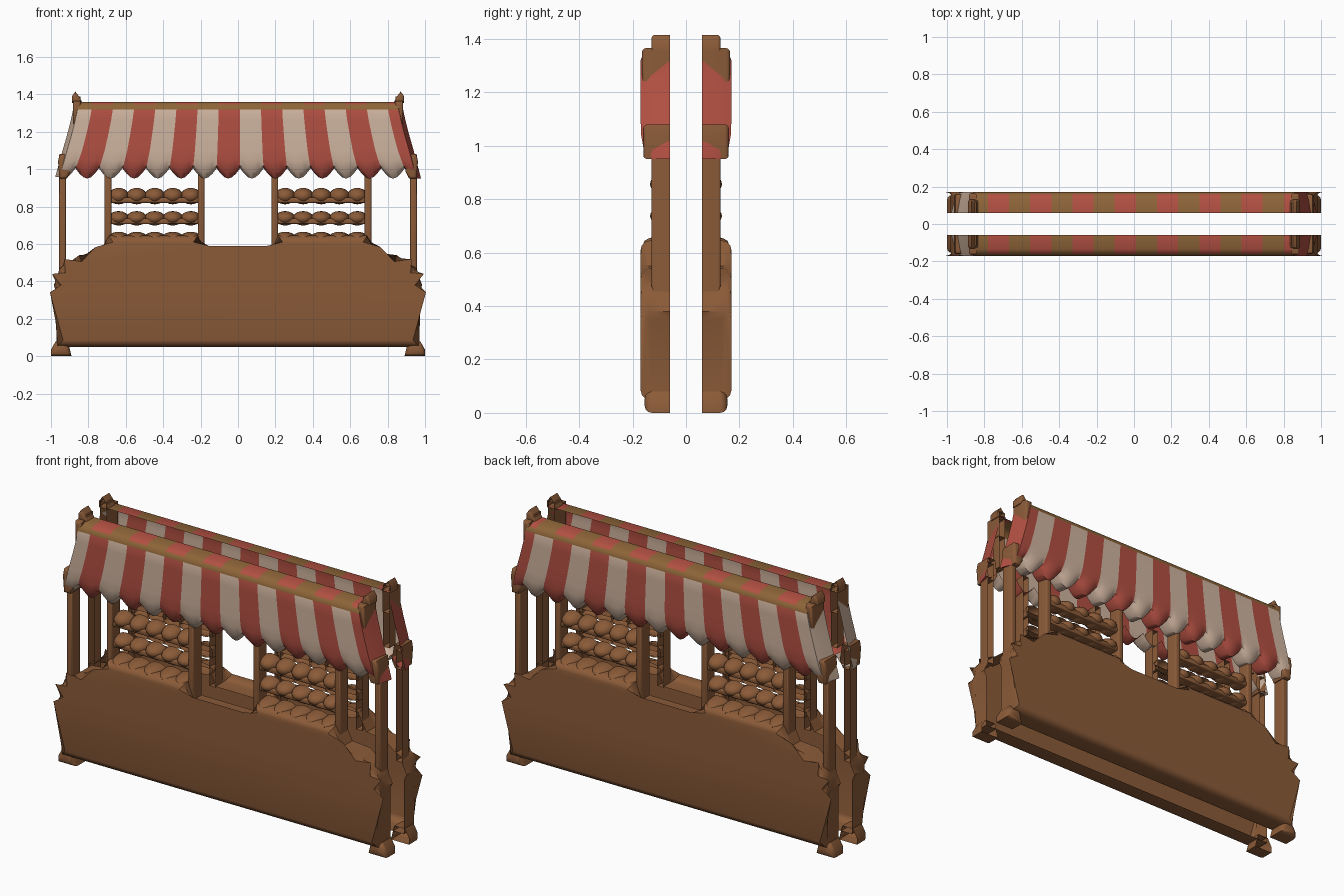
import bpy, bmesh, math
from mathutils import Matrix

cube = bpy.data.objects.get("Cube")
if cube:
    bpy.data.objects.remove(cube, do_unlink=True)

BACK = -0.06  # open inner edge of each half


def material(name, rgb):
    m = bpy.data.materials.new(name)
    m.use_nodes = True
    m.diffuse_color = (*rgb, 1)
    bsdf = m.node_tree.nodes["Principled BSDF"]
    bsdf.inputs["Base Color"].default_value = (*rgb, 1)
    bsdf.inputs["Roughness"].default_value = 0.9
    return m


wood = material("brown_wood", (0.26, 0.105, 0.04))
cream = material("cream_cloth", (0.63, 0.46, 0.35))
red = material("red_cloth", (0.45, 0.08, 0.055))
trim = material("golden_brown_trim", (0.27, 0.13, 0.04))


def finish(name, bm, mats, mirror_x):
    """Turn a bmesh into a smooth object mirrored to the back half."""
    mesh = bpy.data.meshes.new(name)
    bm.to_mesh(mesh)
    bm.free()
    for m in mats:
        mesh.materials.append(m)
    for p in mesh.polygons:
        p.use_smooth = True
    mesh.set_sharp_from_angle(angle=math.radians(48))
    ob = bpy.data.objects.new(name, mesh)
    bpy.context.collection.objects.link(ob)
    mod = ob.modifiers.new("mirror", "MIRROR")
    mod.use_axis = (mirror_x, True, False)
    mod.use_mirror_merge = False
    return ob


def plate(name, outline, front, bevel, mirror_x=True, mat=wood):
    """Open-backed shell with a rounded front rim."""
    bm = bmesh.new()
    f = [bm.verts.new((x, front, z)) for x, z in outline]
    b = [bm.verts.new((x, BACK, z)) for x, z in outline]
    face = bm.faces.new(f)
    for i in range(len(f)):
        j = (i + 1) % len(f)
        bm.faces.new((f[j], f[i], b[i], b[j]))
    bmesh.ops.bevel(bm, geom=list(face.edges), offset=bevel, segments=3,
                    profile=0.5, affect='EDGES', clamp_overlap=True)
    return finish(name, bm, [mat], mirror_x)


def box(name, x0, x1, z0, z1, front, bevel=0.01, mirror_x=True):
    return plate(name, [(x0, z0), (x1, z0), (x1, z1), (x0, z1)], front, bevel, mirror_x)


# Counter: stepped panel with a dip in the middle
half = [(0.97, 0.05), (0.97, 0.35), (0.985, 0.38), (0.96, 0.43), (0.955, 0.47),
        (0.91, 0.49), (0.85, 0.54), (0.74, 0.55), (0.69, 0.645),
        (0.215, 0.645), (0.18, 0.555)]
plate("counter", half + [(-x, z) for x, z in reversed(half)], -0.17, 0.035, False)

# Feet
plate("foot", [(0.89, 0.0), (1.0, 0.0), (1.0, 0.035), (0.975, 0.08), (0.91, 0.08)],
      -0.155, 0.03)

# Posts, brackets and finials
box("outer_post", 0.92, 0.957, 0.44, 1.05, -0.13)
plate("post_bracket", [(0.915, 0.95), (0.955, 0.95), (0.962, 1.04), (0.955, 1.08),
                       (0.91, 1.08), (0.895, 0.99)], -0.16, 0.015)
box("upper_post", 0.842, 0.88, 1.05, 1.39, -0.12)
box("upper_block", 0.84, 0.883, 1.24, 1.365, -0.165, 0.015)
plate("finial", [(0.832, 1.355), (0.888, 1.355), (0.888, 1.39), (0.87, 1.415), (0.85, 1.39)],
      -0.13, 0.012)
box("shelf_post_outer", 0.677, 0.713, 0.55, 1.06, -0.13)
box("shelf_post_inner", 0.18, 0.215, 0.55, 1.06, -0.13)

# Shelves with rows of rounded goods
for n, (rail, rise, depth) in enumerate([(0.61, 0.055, 0.10), (0.706, 0.07, 0.075),
                                        (0.82, 0.08, 0.075)]):
    if n:
        box(f"shelf_{n}", 0.2, 0.69, rail, rail + 0.03, -0.12, 0.01)
    bm = bmesh.new()
    for i in range(5):
        place = Matrix.Translation((0.252 + i * 0.0965, BACK, rail + rise * 0.45))
        size = Matrix.Diagonal((0.056, depth, rise * 0.55, 1))
        bmesh.ops.create_uvsphere(bm, u_segments=16, v_segments=10, radius=1,
                                  matrix=place @ size)
    bmesh.ops.delete(bm, geom=[v for v in bm.verts if v.co.y > BACK + 0.001],
                     context='VERTS')
    finish(f"goods_row_{n}", bm, [wood], True)

# Striped awning: flared cloth with a scalloped, curled-in hem
STEPS = 6           # columns per stripe
STRIPE = 0.113      # stripe width along the ridge
FIRST, LAST = -46, 45
profile = [(BACK, 1.36), (-0.135, 1.36), (-0.16, 1.345), (-0.17, 1.32), (-0.17, 1.26),
           (-0.17, 1.18), (-0.17, 1.1), (-0.168, 1.05), (-0.158, 1.0),
           (-0.13, 0.975), (BACK, 0.985)]
HEM = 7             # rows from here on follow the scallops


def awning_point(u, row, fold):
    y, z = profile[row]
    t = max(0, (1.33 - z) / 0.36)
    x = (0.01 + STRIPE * u / STEPS) * (1 + 0.115 * t ** 1.2)
    if row >= HEM:
        wave = abs(math.sin(math.pi * u / STEPS))
        amount = min(1, (row - HEM + 1) / 3)
        z += amount * (0.03 - 0.055 * wave)
    if fold:
        x += math.copysign(0.012 * fold, x)
        y += (BACK - y) * (0.35 if fold == 1 else 1)
    return x, y, z


columns = ([(FIRST, 2), (FIRST, 1)] + [(u, 0) for u in range(FIRST, LAST + 1)]
           + [(LAST, 1), (LAST, 2)])
bm = bmesh.new()
grid = [[bm.verts.new(awning_point(u, r, fold)) for r in range(len(profile))]
        for u, fold in columns]
for c in range(len(columns) - 1):
    u = min(columns[c][0], LAST - 1)
    is_red = (u // STEPS) % 2
    for r in range(len(profile) - 1):
        f = bm.faces.new((grid[c][r], grid[c][r + 1], grid[c + 1][r + 1], grid[c + 1][r]))
        # ridge is trimmed in brown, except where red stripes run over the top
        ridge = r in (1, 2) if not is_red else r == 2
        f.material_index = 2 if ridge or (r == 0 and not is_red) else is_red
bmesh.ops.remove_doubles(bm, verts=bm.verts, dist=0.0005)
finish("awning", bm, [cream, red, trim], False)
